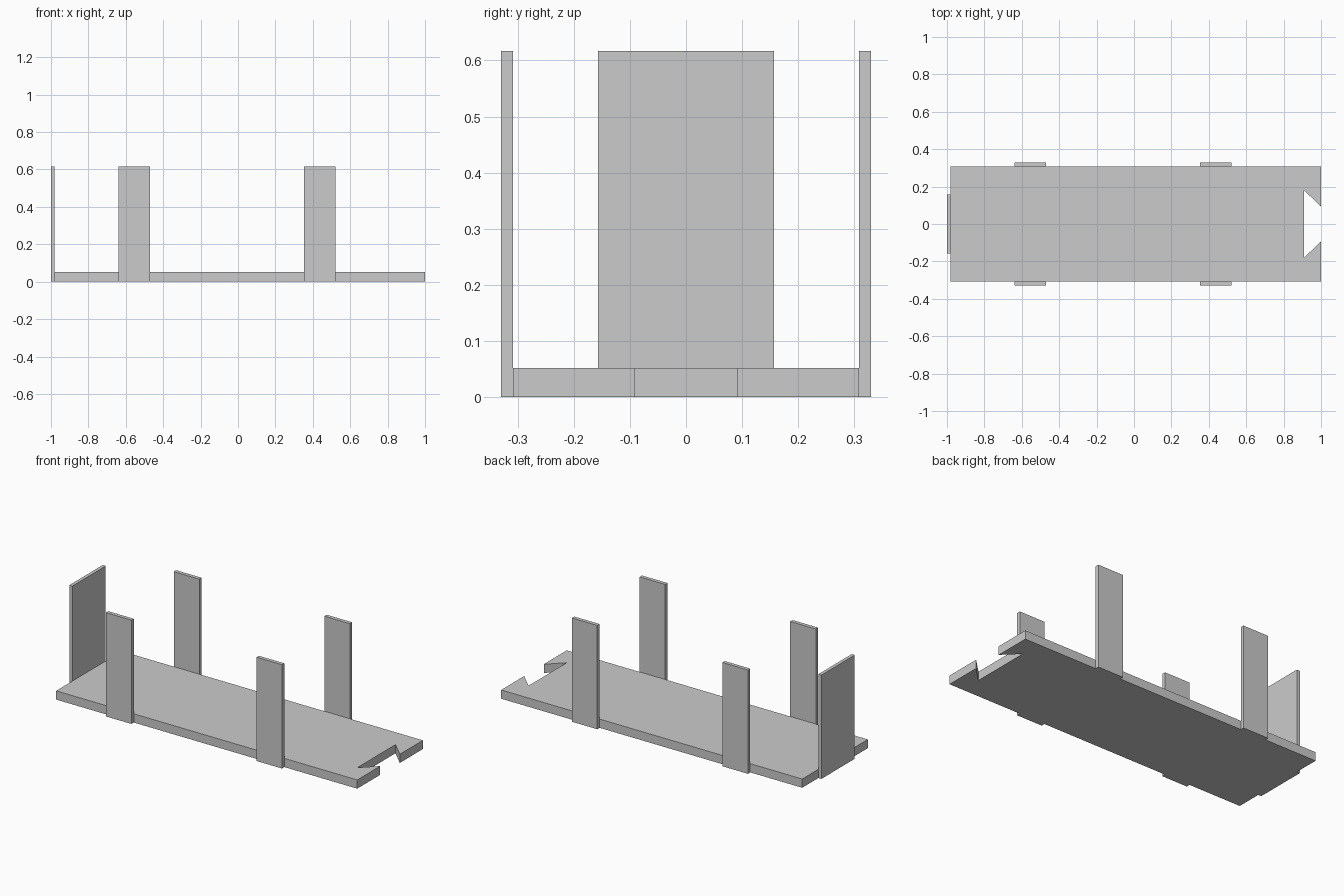
import bpy
import bmesh

cube = bpy.data.objects.get("Cube")
if cube:
    bpy.data.objects.remove(cube, do_unlink=True)

HEIGHT = 0.617
DECK_TOP = 0.052
HALF_WIDTH = 0.308
OUTER = 0.33

grey = bpy.data.materials.new("light grey")
grey.use_nodes = True
color = (0.6, 0.6, 0.6, 1)
grey.diffuse_color = color
grey.node_tree.nodes["Principled BSDF"].inputs["Base Color"].default_value = color


def prism(name, outline, top):
    """Extrude a flat outline from the ground up to the given height."""
    bm = bmesh.new()
    face = bm.faces.new([bm.verts.new((x, y, 0)) for x, y in outline])
    extruded = bmesh.ops.extrude_face_region(bm, geom=[face])["geom"]
    verts = [g for g in extruded if isinstance(g, bmesh.types.BMVert)]
    bmesh.ops.translate(bm, verts=verts, vec=(0, 0, top))
    bmesh.ops.recalc_face_normals(bm, faces=bm.faces)
    mesh = bpy.data.meshes.new(name)
    bm.to_mesh(mesh)
    bm.free()
    mesh.materials.append(grey)
    obj = bpy.data.objects.new(name, mesh)
    bpy.context.collection.objects.link(obj)
    return obj


def block(name, x0, x1, y0, y1, top):
    return prism(name, [(x0, y0), (x1, y0), (x1, y1), (x0, y1)], top)


# Deck with a dovetail notch in its +x end
half = [(-0.98, HALF_WIDTH), (1, HALF_WIDTH), (1, 0.092), (0.91, 0.18)]
prism("deck", half + [(x, -y) for x, y in reversed(half)], DECK_TOP)

# Two upright posts on each long side
for place, x0, x1 in (("right", -0.638, -0.47), ("left", 0.353, 0.52)):
    block("front_post_" + place, x0, x1, -OUTER, -HALF_WIDTH, HEIGHT)
    block("back_post_" + place, x0, x1, HALF_WIDTH, OUTER, HEIGHT)

# Wide upright panel on the -x end
block("end_panel", -1, -0.98, -0.157, 0.157, HEIGHT)
